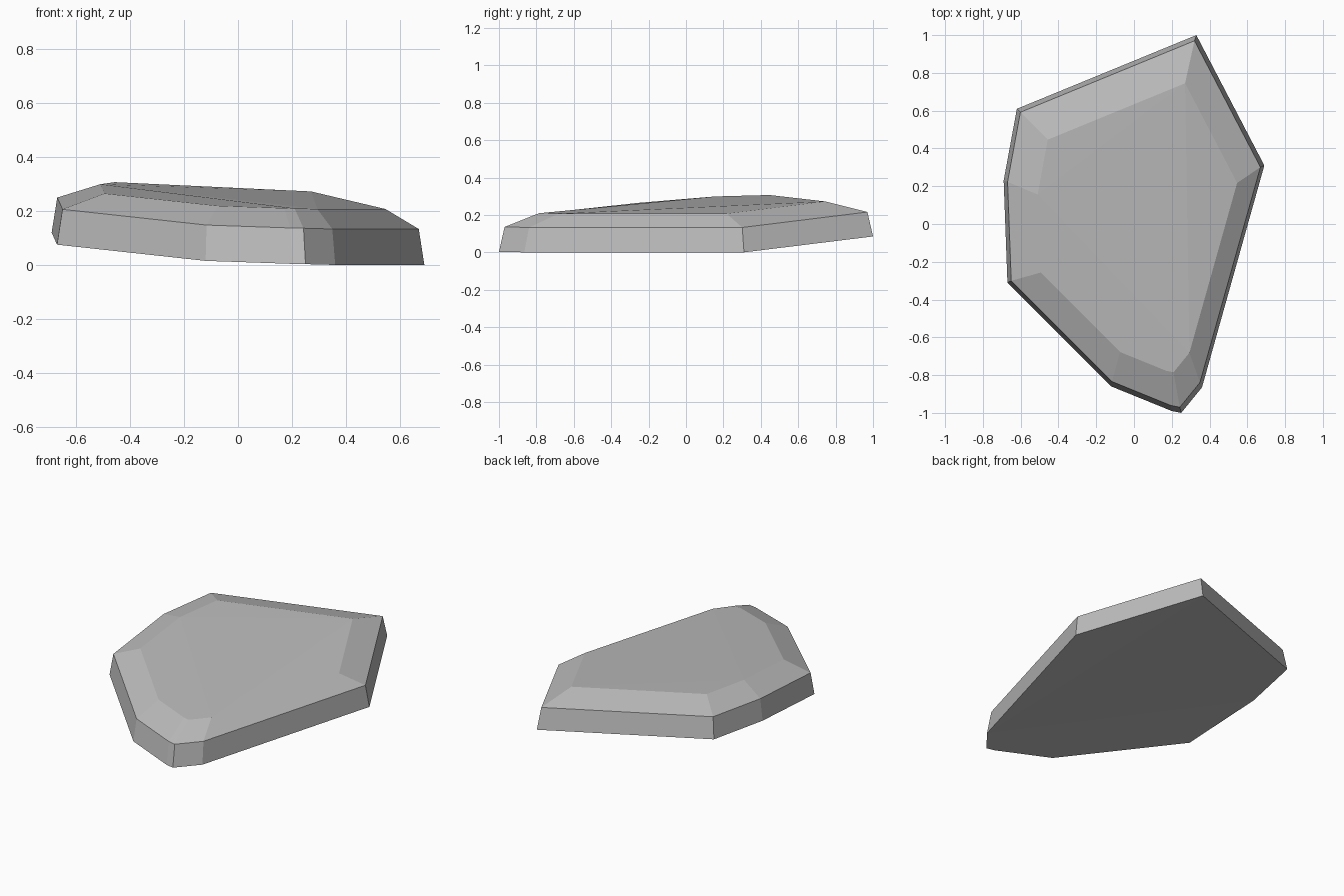
import bpy
import bmesh
from mathutils import Vector

default_cube = bpy.data.objects.get("Cube")
if default_cube:
    bpy.data.objects.remove(default_cube, do_unlink=True)


def make_material(name, color):
    material = bpy.data.materials.new(name)
    material.use_nodes = True
    material.diffuse_color = color
    shader = material.node_tree.nodes["Principled BSDF"]
    shader.inputs["Base Color"].default_value = color
    shader.inputs["Roughness"].default_value = 0.9
    return material


# Underside outline of the slab, clockwise from the back tip
outline = [
    Vector(point) for point in (
        (0.33, 1, 0.085), (0.69, 0.31, 0), (0.36, -0.865, 0),
        (0.25, -1, 0.003), (0.2, -0.99, 0.004), (-0.12, -0.86, 0.015),
        (-0.67, -0.31, 0.075), (-0.69, 0.23, 0.12), (-0.62, 0.61, 0.13),
    )
]

# Each layer is the outline shrunk by a factor and then moved
layers = [
    (1, Vector((0, 0, 0))),
    (0.97, Vector((0, 0, 0.133))),
    (0.765, Vector((0.018, -0.02, 0.207))),
]

# The slightly warped top and underside are folded into these facets
facets = [(2, 3, 4, 5, 6, 7), (0, 1, 2), (0, 2, 7), (0, 7, 8)]


def build_slab(name, material):
    bm = bmesh.new()
    rings = [[bm.verts.new(point * factor + shift) for point in outline]
             for factor, shift in layers]

    # Side walls, then the chamfer around the top
    for lower, upper in zip(rings, rings[1:]):
        for i in range(len(outline)):
            bm.faces.new((lower[i - 1], lower[i], upper[i], upper[i - 1]))

    # Underside and top
    for ring in (rings[0], rings[-1]):
        for facet in facets:
            bm.faces.new([ring[i] for i in facet])

    bmesh.ops.recalc_face_normals(bm, faces=bm.faces)
    mesh = bpy.data.meshes.new(name)
    bm.to_mesh(mesh)
    bm.free()
    mesh.materials.append(material)
    slab = bpy.data.objects.new(name, mesh)
    bpy.context.collection.objects.link(slab)
    return slab


build_slab("stone_slab", make_material("stone_grey", (0.5, 0.5, 0.5, 1)))
